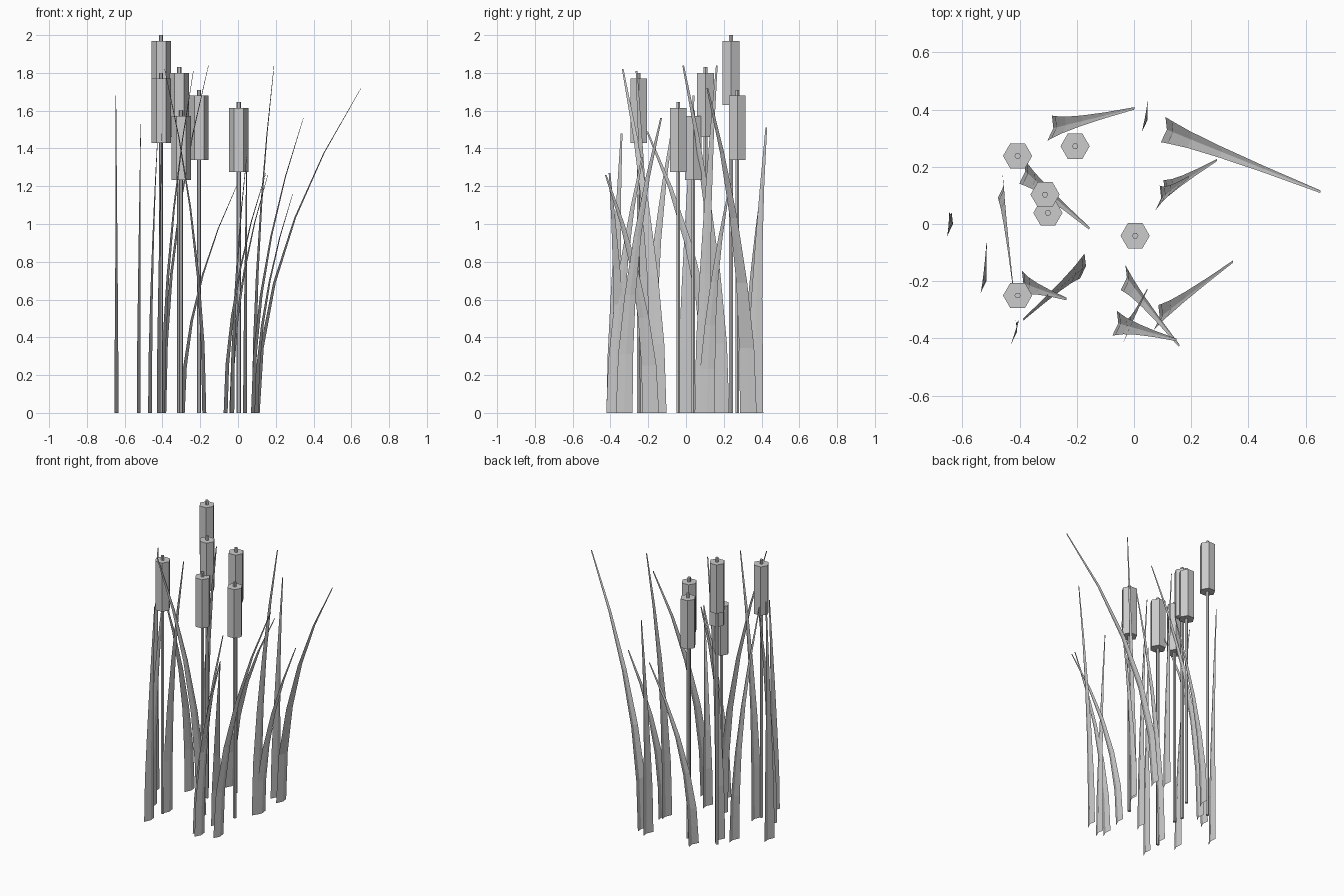
import bpy, bmesh, math
from mathutils import Vector

cube = bpy.data.objects.get("Cube")
if cube:
    bpy.data.objects.remove(cube, do_unlink=True)

GREY = (0.6, 0.6, 0.6, 1)
grey = bpy.data.materials.new("plain grey")
grey.use_nodes = True
grey.diffuse_color = GREY
grey.node_tree.nodes["Principled BSDF"].inputs["Base Color"].default_value = GREY


def finish(bm, name):
    mesh = bpy.data.meshes.new(name)
    bm.to_mesh(mesh)
    bm.free()
    mesh.materials.append(grey)
    bpy.context.collection.objects.link(bpy.data.objects.new(name, mesh))


def hex_prism(name, x, y, bottom, top, radius):
    bpy.ops.mesh.primitive_cylinder_add(
        vertices=6, radius=radius, depth=top - bottom,
        location=(x, y, (bottom + top) / 2), rotation=(0, 0, math.pi / 2))
    obj = bpy.context.object
    obj.name = name
    obj.data.materials.append(grey)


# Reed stems with hexagonal seed heads: x, y, top of head
reeds = [(-.407, .238, 1.97), (-.407, -.25, 1.77), (-.311, .103, 1.80),
         (-.301, .039, 1.572), (-.206, .272, 1.68), (.004, -.041, 1.615)]
for i, (x, y, top) in enumerate(reeds, 1):
    hex_prism(f"reed_stem_{i}", x, y, 0, top + .03, .011)
    hex_prism(f"reed_head_{i}", x, y, top - .34, top, .051)

# Leaf blades: folded strips that bend over and taper to a narrow tip
TAPER = (1, .9, .66, .44, .25, .1)


def blade(name, base, tip, height):
    bm = bmesh.new()
    rows = []
    for i, width in enumerate(TAPER):
        t = i / (len(TAPER) - 1)
        centre = Vector(base).lerp(Vector(tip), t * t)
        row = []
        for side in (-1, 0, 1):
            fold = .008 if side == 0 else -.005
            row.append(bm.verts.new((centre.x + width * (fold + .008 * side),
                                     centre.y + width * .044 * side,
                                     height * t)))
        rows.append(row)
    for low, high in zip(rows, rows[1:]):
        for k in range(2):
            bm.faces.new((low[k], low[k + 1], high[k + 1], high[k]))
    finish(bm, name)


# base position, tip position, height
blades = [
    ((-.29, .335), (.001, .404), 1.22),
    ((.04, .365), (.048, .425), 1.51),
    ((.107, .33), (.652, .113), 1.72),
    ((.087, .09), (.191, .163), 1.84),
    ((.10, .11), (.29, .223), 1.16),
    ((.082, -.327), (.346, -.132), 1.56),
    ((-.033, -.187), (.158, -.425), 1.26),
    ((-.063, -.347), (.148, -.405), 1.27),
    ((-.028, -.378), (.046, -.231), 1.355),
    ((-.388, .185), (-.156, -.015), 1.84),
    ((-.463, .135), (-.424, -.205), 1.49),
    ((-.176, -.147), (-.388, -.335), 1.82),
    ((-.395, -.207), (-.236, -.262), 1.81),
    ((-.417, -.377), (-.404, -.341), 1.48),
    ((-.523, -.197), (-.515, -.068), 1.53),
    ((-.641, 0), (-.646, .04), 1.68),
]
for i, (base, tip, height) in enumerate(blades, 1):
    blade(f"leaf_blade_{i}", base, tip, height)
